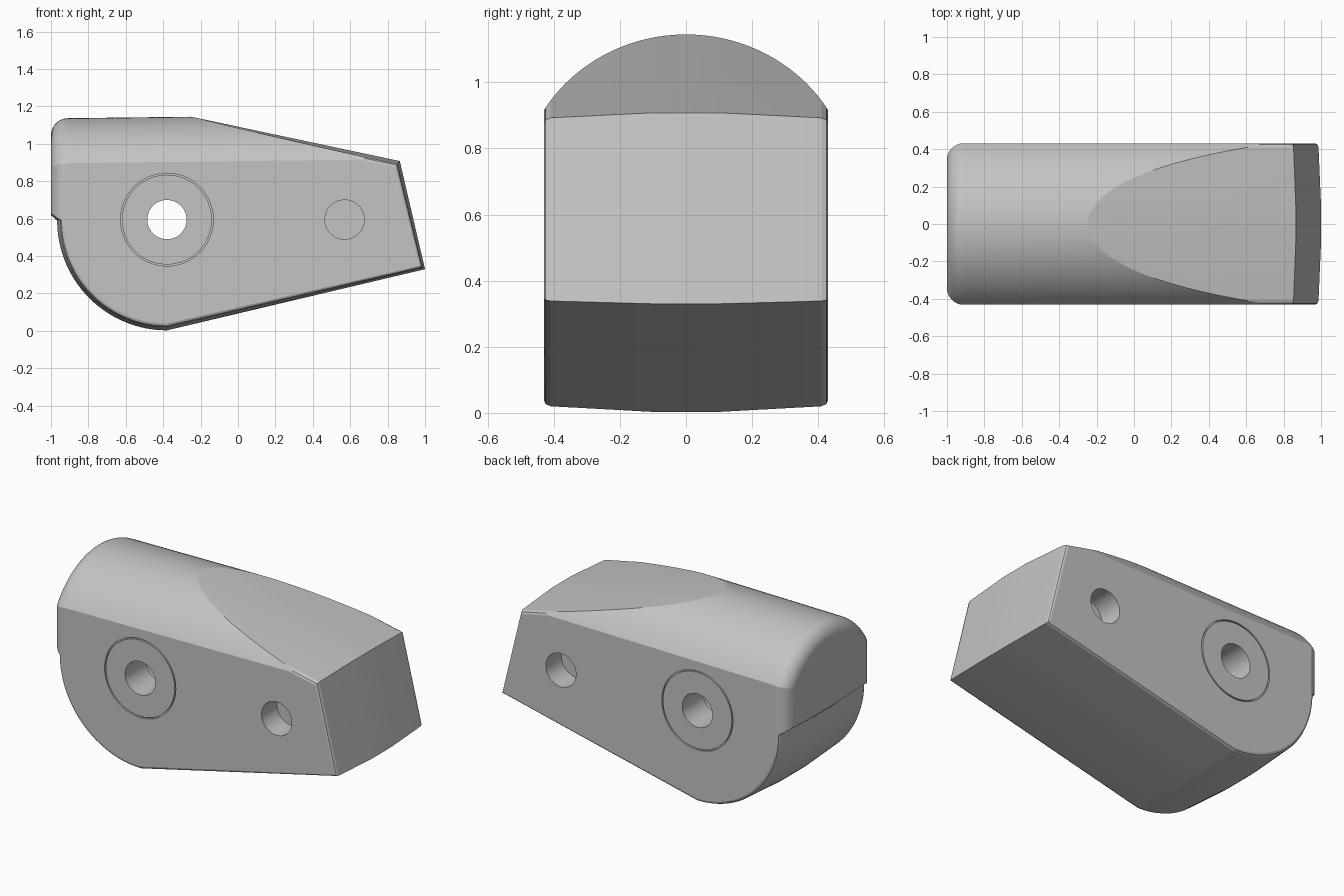
import bpy, bmesh
from math import sin, cos, pi, sqrt, asin

cube = bpy.data.objects.get("Cube")
if cube:
    bpy.data.objects.remove(cube, do_unlink=True)

grey = bpy.data.materials.new("plain grey")
grey.use_nodes = True
COLOUR = (0.55, 0.55, 0.55, 1)
grey.diffuse_color = COLOUR
grey.node_tree.nodes["Principled BSDF"].inputs["Base Color"].default_value = COLOUR


def loft(name, rings, cyclic=False):
    """Skin matching rings; cap the ends, or close the loop if cyclic."""
    bm = bmesh.new()
    loops = [[bm.verts.new(p) for p in ring] for ring in rings]
    n = len(loops[0])
    pairs = list(zip(loops, loops[1:]))
    if cyclic:
        pairs.append((loops[-1], loops[0]))
    else:
        bm.faces.new(loops[0])
        bm.faces.new(loops[-1])
    for a, b in pairs:
        for i in range(n):
            j = (i + 1) % n
            bm.faces.new((a[i], a[j], b[j], b[i]))
    bmesh.ops.recalc_face_normals(bm, faces=bm.faces)
    mesh = bpy.data.meshes.new(name)
    bm.to_mesh(mesh)
    bm.free()
    mesh.materials.append(grey)
    obj = bpy.data.objects.new(name, mesh)
    bpy.context.collection.objects.link(obj)
    return obj


def circle(x, z, r, y, n=64):
    return [(x + r * cos(2 * pi * i / n), y, z + r * sin(2 * pi * i / n)) for i in range(n)]


def cut(obj, tool, operation="DIFFERENCE"):
    mod = obj.modifiers.new("cut", "BOOLEAN")
    mod.object, mod.operation, mod.solver = tool, operation, "EXACT"
    bpy.context.view_layer.objects.active = obj
    bpy.ops.object.modifier_apply(modifier=mod.name)
    bpy.data.objects.remove(tool, do_unlink=True)


PIVOT_X, PIN_X, AXIS_Z = -0.38, 0.57, 0.595


# Side outline, drawn in by d to give the crowned rim
def outline(y, d):
    pts = [(-1.1, 0.706), (-0.967 + d, 0.59)]
    steps = 32
    for i in range(1, steps + 1):
        a = pi / 2 * i / steps
        r = 0.587 - d
        pts.append((PIVOT_X - r * cos(a), 0.59 - r * sin(a)))
    pts += [(1 - 0.8 * d, 0.33 + 0.5 * d), (0.865 - 0.7 * d, 0.908 - 0.9 * d),
            (-0.9, 1.283 - d), (-1.1, 1.283 - d)]
    return [(x, y, z) for x, z in pts]


half = [(0.43, 0.036), (0.425, 0.024), (0.41, 0.017), (0.1, 0.0)]
slices = half + [(-y, d) for y, d in reversed(half)]
body = loft("block_body", [outline(y, d) for y, d in slices])


# Arched envelope with a rounded rear end
def arch(x, inset):
    w, r, zc = 0.432 - inset, 0.505 - inset, 0.643 + 0.012 * x
    a = asin(w / r)
    n = 36
    pts = [(x, w, -0.2)]
    for i in range(n + 1):
        t = a - 2 * a * i / n
        pts.append((x, r * sin(t), zc + r * cos(t)))
    return pts + [(x, -w, -0.2)]


FILLET, STEPS = 0.09, 12
rings = []
for i in range(STEPS + 1):
    t = pi / 2 * i / STEPS
    rings.append(arch(-1 + FILLET * (1 - sin(t)), FILLET * (1 - cos(t))))
rings.reverse()
rings.reverse()
rings.sort(key=lambda ring: ring[0][0])
cut(body, loft("envelope", rings + [arch(1.2, 0)]), "INTERSECT")

# Pivot bore, wider in the middle
bore = [(0.105, -0.6), (0.105, -0.22), (0.14, -0.22),
        (0.14, 0.22), (0.105, 0.22), (0.105, 0.6)]
cut(body, loft("bore", [circle(PIVOT_X, AXIS_Z, r, y) for r, y in bore]))

# Ring grooves and blind pin holes on both sides
for side in (-1, 1):
    groove = [(0.24, 0.5), (0.248, 0.5), (0.248, 0.418), (0.24, 0.418)]
    cut(body, loft("groove", [circle(PIVOT_X, AXIS_Z, r, side * y) for r, y in groove], True))
    cut(body, loft("pin_hole", [circle(PIN_X, AXIS_Z, 0.105, side * y) for y in (0.6, 0.275)]))

# Smooth shading with crisp edges
bpy.ops.object.select_all(action="DESELECT")
body.select_set(True)
bpy.context.view_layer.objects.active = body
bpy.ops.object.shade_smooth_by_angle(angle=0.19)
